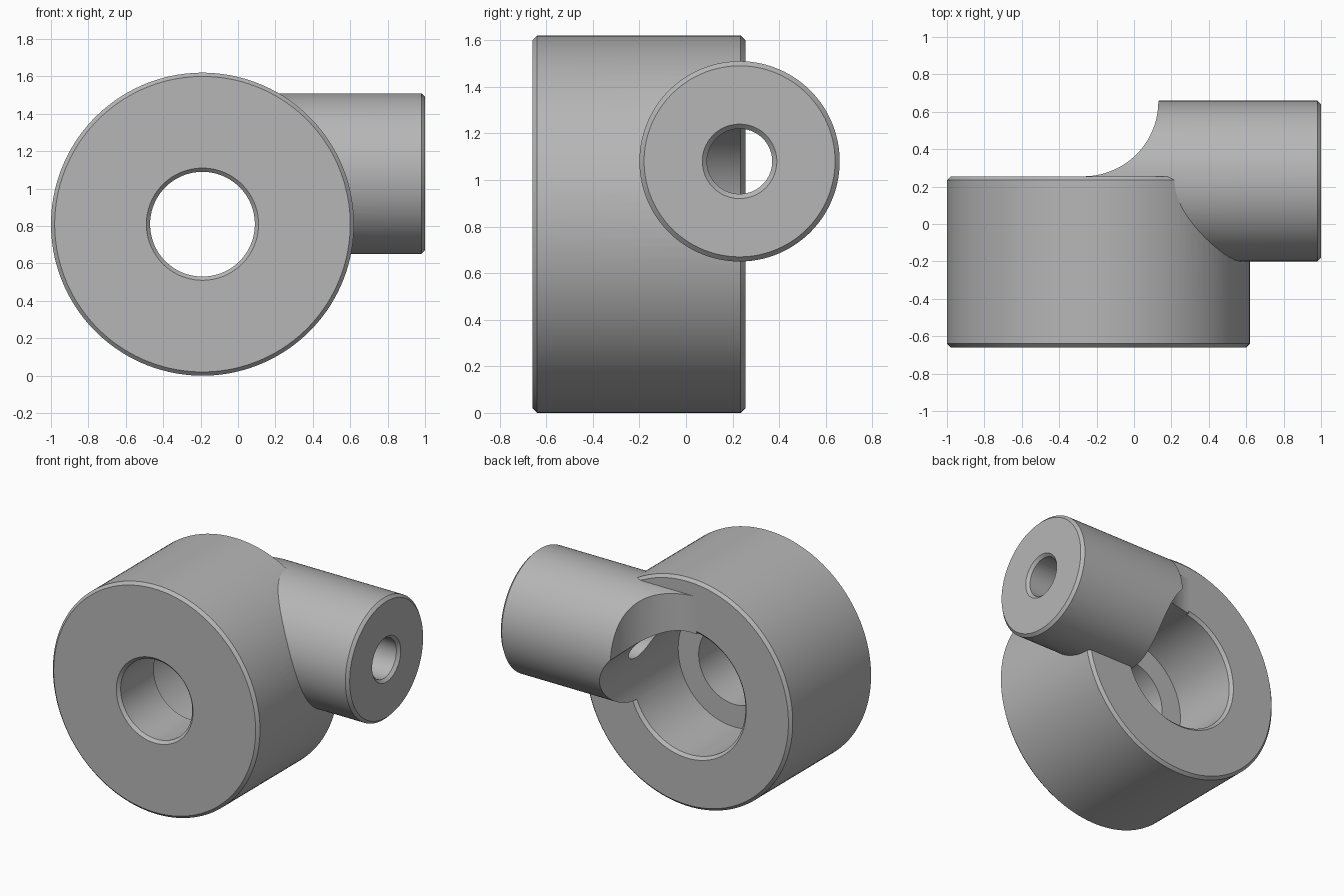
import bpy, bmesh, math
from mathutils import Vector, Matrix

cube = bpy.data.objects.get("Cube")
if cube:
    bpy.data.objects.remove(cube, do_unlink=True)

# Main dimensions: hub runs along y, boss runs along x
HUB_X, HUB_Z, HUB_R = -0.19, 0.81, 0.81
FRONT, BACK = -0.66, 0.255
BOSS_Y, BOSS_Z, BOSS_R = 0.23, 1.08, 0.43
FILLET, CH = 0.4, 0.02

metal = bpy.data.materials.new("plain_grey")
metal.use_nodes = True
grey = (0.47, 0.47, 0.47, 1)
metal.diffuse_color = grey
metal.node_tree.nodes["Principled BSDF"].inputs["Base Color"].default_value = grey

TURN = {"x": Matrix.Rotation(math.pi / 2, 4, "Y"),
        "y": Matrix.Rotation(-math.pi / 2, 4, "X"),
        "z": Matrix.Identity(4)}


def finish(name, bm):
    bmesh.ops.recalc_face_normals(bm, faces=bm.faces)
    mesh = bpy.data.meshes.new(name)
    bm.to_mesh(mesh)
    bm.free()
    mesh.materials.append(metal)
    obj = bpy.data.objects.new(name, mesh)
    bpy.context.collection.objects.link(obj)
    return obj


def bridge(bm, rings):
    for a, b in zip(rings, rings[1:]):
        for i in range(len(a)):
            j = (i + 1) % len(a)
            bm.faces.new((a[i], a[j], b[j], b[i]))
    bm.faces.new(rings[0])
    bm.faces.new(rings[-1])


def turned(name, axis, origin, profile, sides=128):
    """Solid of revolution from (radius, distance along axis) pairs."""
    bm = bmesh.new()
    place = Matrix.Translation(origin) @ TURN[axis]
    rings = []
    for r, h in profile:
        ring = []
        for i in range(sides):
            t = math.tau * (i + 0.5) / sides
            ring.append(bm.verts.new(place @ Vector((r * math.cos(t), r * math.sin(t), h))))
        rings.append(ring)
    bridge(bm, rings)
    return finish(name, bm)


def combine(target, tool, operation):
    mod = target.modifiers.new("join", "BOOLEAN")
    mod.operation, mod.object, mod.solver = operation, tool, "EXACT"
    bpy.context.view_layer.objects.active = target
    bpy.ops.object.modifier_apply(modifier=mod.name)
    bpy.data.objects.remove(tool, do_unlink=True)


def fillet_section(center, to_boss, to_hub, steps=16):
    """Concave arc between both contact points, closed inside the parts."""
    angle = to_boss.angle(to_hub)
    pts = []
    for k in range(steps + 1):
        t = k / steps
        d = (to_boss * math.sin((1 - t) * angle) + to_hub * math.sin(t * angle)) / math.sin(angle)
        pts.append(center + d * FILLET)
    pts.append(center + to_hub * FILLET * 1.15)
    pts.append(center + (to_boss + to_hub) * FILLET * 1.1)
    pts.append(center + to_boss * FILLET * 1.15)
    return pts


def rolling_fillet():
    """Blend left by a ball rolling around the boss, against the hub."""
    bm = bmesh.new()
    reach = BOSS_R + FILLET
    start = math.acos((BACK - CH - BOSS_Y) / reach)
    end = math.tau - math.acos((BACK + FILLET - BOSS_Y) / reach)
    rings, count = [], 90
    for i in range(count + 1):
        t = start + (end - start) * i / count
        y, z = BOSS_Y + reach * math.cos(t), BOSS_Z + reach * math.sin(t)
        over = max(0, y - BACK)
        radial = HUB_R + math.sqrt(max(0, FILLET ** 2 - over ** 2))
        x = HUB_X + math.sqrt(radial ** 2 - (z - HUB_Z) ** 2)
        center = Vector((x, y, z))
        ratio = HUB_R / radial
        contact = Vector((HUB_X + (x - HUB_X) * ratio, min(y, BACK), HUB_Z + (z - HUB_Z) * ratio))
        to_boss = Vector((0, -math.cos(t), -math.sin(t)))
        to_hub = (contact - center).normalized()
        rings.append(fillet_section(center, to_boss, to_hub))
    # straight run along the back face, below the boss
    center.x = -0.2
    rings.append(fillet_section(center, to_boss, to_hub))
    bridge(bm, [[bm.verts.new(p) for p in ring] for ring in rings])
    bmesh.ops.triangulate(bm, faces=bm.faces)
    return finish("fillet", bm)


def end_scoop():
    return turned("scoop_cutter", "z", (0.13 - FILLET, BACK + FILLET, 0),
                  [(FILLET, -0.5), (FILLET, 2)])


# Hub with chamfered rims
hub_axis = (HUB_X, 0, HUB_Z)
body = turned("pivot_housing", "y", hub_axis,
              [(HUB_R - CH, FRONT), (HUB_R, FRONT + CH), (HUB_R, BACK - CH), (HUB_R - CH, BACK)])
combine(body, turned("rim_cutter", "y", hub_axis,
                     [(0.42, BACK - 2 * CH), (0.5, BACK + 2 * CH)]), "DIFFERENCE")

# Side boss with a scooped inner end
boss_axis = (0, BOSS_Y, BOSS_Z)
boss = turned("boss", "x", boss_axis,
              [(BOSS_R, -0.26), (BOSS_R, 1 - CH), (BOSS_R - CH, 1)])
combine(boss, end_scoop(), "DIFFERENCE")

# Fillet, trimmed at the scoop and at the boss end
fillet = rolling_fillet()
combine(fillet, end_scoop(), "DIFFERENCE")
combine(fillet, turned("end_cutter", "x", boss_axis, [(1.5, 1 - CH), (1.5, 1.5)]), "DIFFERENCE")

combine(body, boss, "UNION")
combine(body, fillet, "UNION")

# Stepped hub bore and the cross bore
combine(body, turned("hub_bore", "y", hub_axis,
                     [(0.32, FRONT - CH), (0.28, FRONT + CH), (0.28, -0.27),
                      (0.44, -0.27), (0.44, 0.9)]), "DIFFERENCE")
combine(body, turned("cross_bore", "x", boss_axis,
                     [(0.14, -0.05), (0.14, 1 - CH), (0.18, 1 + CH)], 64), "DIFFERENCE")

# Clean up and shade
bm = bmesh.new()
bm.from_mesh(body.data)
bmesh.ops.remove_doubles(bm, verts=bm.verts, dist=0.0005)
bmesh.ops.triangulate(bm, faces=[f for f in bm.faces if len(f.verts) > 4])
bm.to_mesh(body.data)
bm.free()
bpy.ops.object.select_all(action="DESELECT")
body.select_set(True)
bpy.context.view_layer.objects.active = body
bpy.ops.object.shade_smooth_by_angle(angle=math.radians(25))
